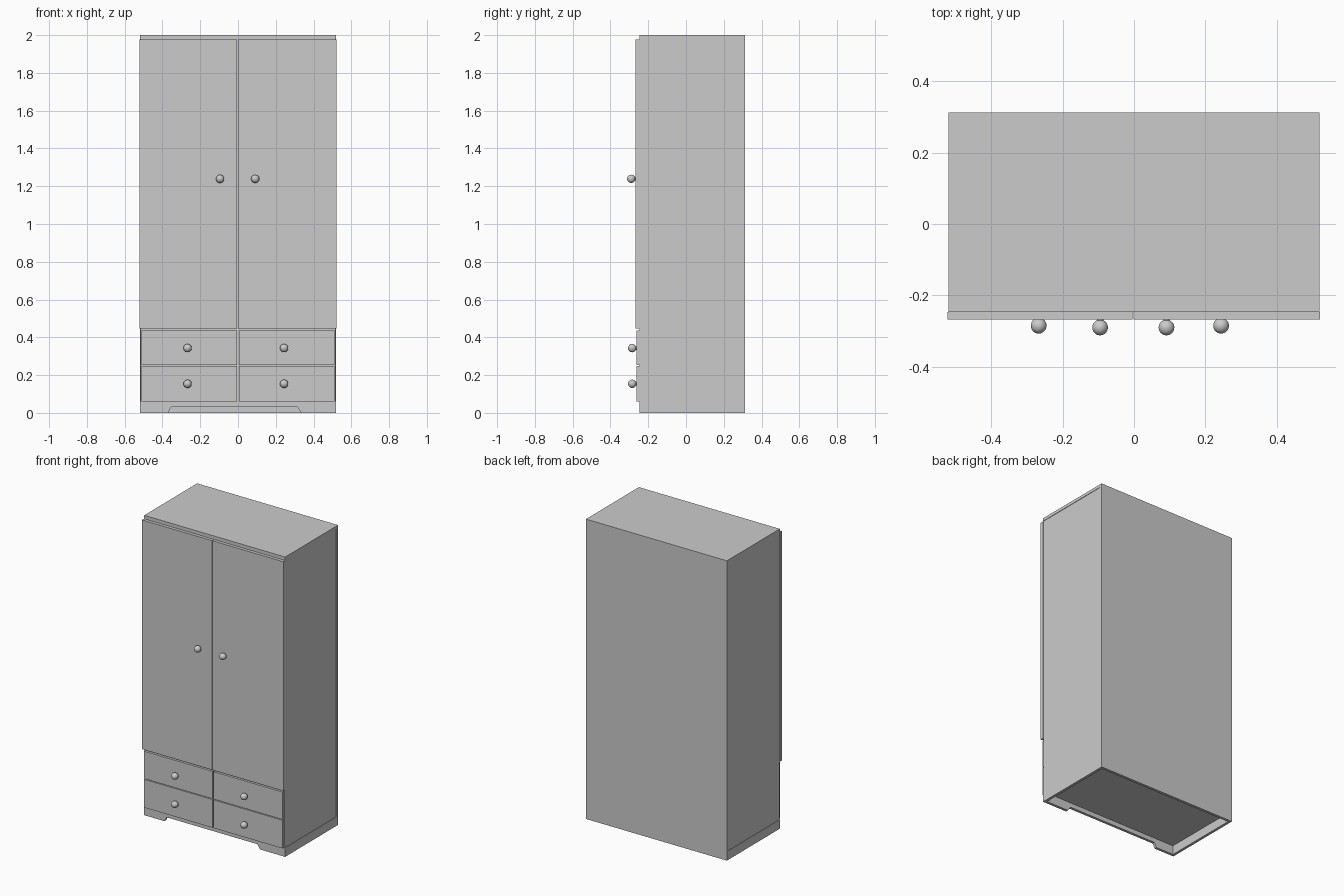
import bpy, bmesh, math

if "Cube" in bpy.data.objects:
    bpy.data.objects.remove(bpy.data.objects["Cube"])

paint = bpy.data.materials.new("plain_grey")
paint.diffuse_color = (0.6, 0.6, 0.6, 1)
paint.use_nodes = True
paint.node_tree.nodes["Principled BSDF"].inputs["Base Color"].default_value = paint.diffuse_color


def finish(name, bm):
    bmesh.ops.recalc_face_normals(bm, faces=bm.faces)
    mesh = bpy.data.meshes.new(name)
    bm.to_mesh(mesh)
    bm.free()
    mesh.materials.append(paint)
    obj = bpy.data.objects.new(name, mesh)
    bpy.context.collection.objects.link(obj)
    return obj


def box(name, x, y, z):
    """Box from (min, max) ranges."""
    bm = bmesh.new()
    bmesh.ops.create_cube(bm, size=1)
    for v in bm.verts:
        v.co = [r[0] + (c + 0.5) * (r[1] - r[0]) for c, r in zip(v.co, (x, y, z))]
    return finish(name, bm)


def extruded_front(name, pts, y0, y1):
    """Front-view outline pushed back from y0 to y1."""
    bm = bmesh.new()
    face = bm.faces.new([bm.verts.new((x, y0, z)) for x, z in pts])
    out = bmesh.ops.extrude_face_region(bm, geom=[face])
    for v in out["geom"]:
        if isinstance(v, bmesh.types.BMVert):
            v.co.y = y1
    return finish(name, bm)


def knob(name, x, z, y_face, y_ball, r=0.022):
    """Lathed knob: short stem with a ball, axis along y."""
    stem = 0.009
    a0 = math.asin(stem / r)
    profile = [(stem, y_face + 0.002)]
    steps = 12
    for i in range(steps + 1):
        a = a0 + (math.pi - a0) * i / steps
        profile.append((max(r * math.sin(a), 0), y_ball + r * math.cos(a)))
    bm = bmesh.new()
    vs = [bm.verts.new((x + p, y, z)) for p, y in profile]
    edges = [bm.edges.new(e) for e in zip(vs, vs[1:])]
    bmesh.ops.spin(bm, geom=vs + edges, cent=(x, 0, z), axis=(0, 1, 0),
                   angle=2 * math.pi, steps=24)
    bmesh.ops.remove_doubles(bm, verts=bm.verts, dist=1e-5)
    obj = finish(name, bm)
    bpy.context.view_layer.objects.active = obj
    obj.select_set(True)
    bpy.ops.object.shade_smooth_by_angle(angle=math.radians(40))
    obj.select_set(False)


FRONT, BACK, W = -0.246, 0.312, 0.52
BASE, TOP = 0.06, 1.98

# Carcass, back panel and top board
box("carcass", (-W + 0.003, W - 0.003), (FRONT, BACK - 0.018), (BASE, TOP))
box("back_panel", (-W, W), (BACK - 0.018, BACK), (BASE, TOP))
box("top_board", (-W, W), (FRONT, BACK), (TOP, 2.0))

# Hollow base: shaped front plinth, two sides and a back rail
t = 0.018
extruded_front("front_plinth", [(-W, 0), (-0.37, 0), (-0.355, 0.03), (0.315, 0.03),
                                (0.335, 0), (W, 0), (W, BASE), (-W, BASE)],
               FRONT, FRONT + t)
for side, s in (("left", -1), ("right", 1)):
    box(side + "_base_rail", sorted((s * W, s * (W - t))), (FRONT + t, BACK - t), (0, BASE))
box("back_base_rail", (-W, W), (BACK - t, BACK), (0, BASE))

# Doors and drawers with their knobs
DOOR, DRAWER = -0.267, -0.262
for side, x0, x1, kx, dx0, dx1, dk in (
        ("left", -0.522, -0.004, -0.095, -0.512, -0.006, -0.267),
        ("right", -0.001, 0.521, 0.091, 0.004, 0.511, 0.244)):
    box(side + "_door", (x0, x1), (DOOR, FRONT), (0.448, 1.977))
    knob(side + "_door_knob", kx, 1.239, DOOR, -0.290)
    for row, z0, z1, kz in (("lower", 0.06, 0.248, 0.154), ("upper", 0.253, 0.436, 0.343)):
        box(f"{side}_{row}_drawer", (dx0, dx1), (DRAWER, FRONT), (z0, z1))
        knob(f"{side}_{row}_drawer_knob", dk, kz, DRAWER, -0.285)
